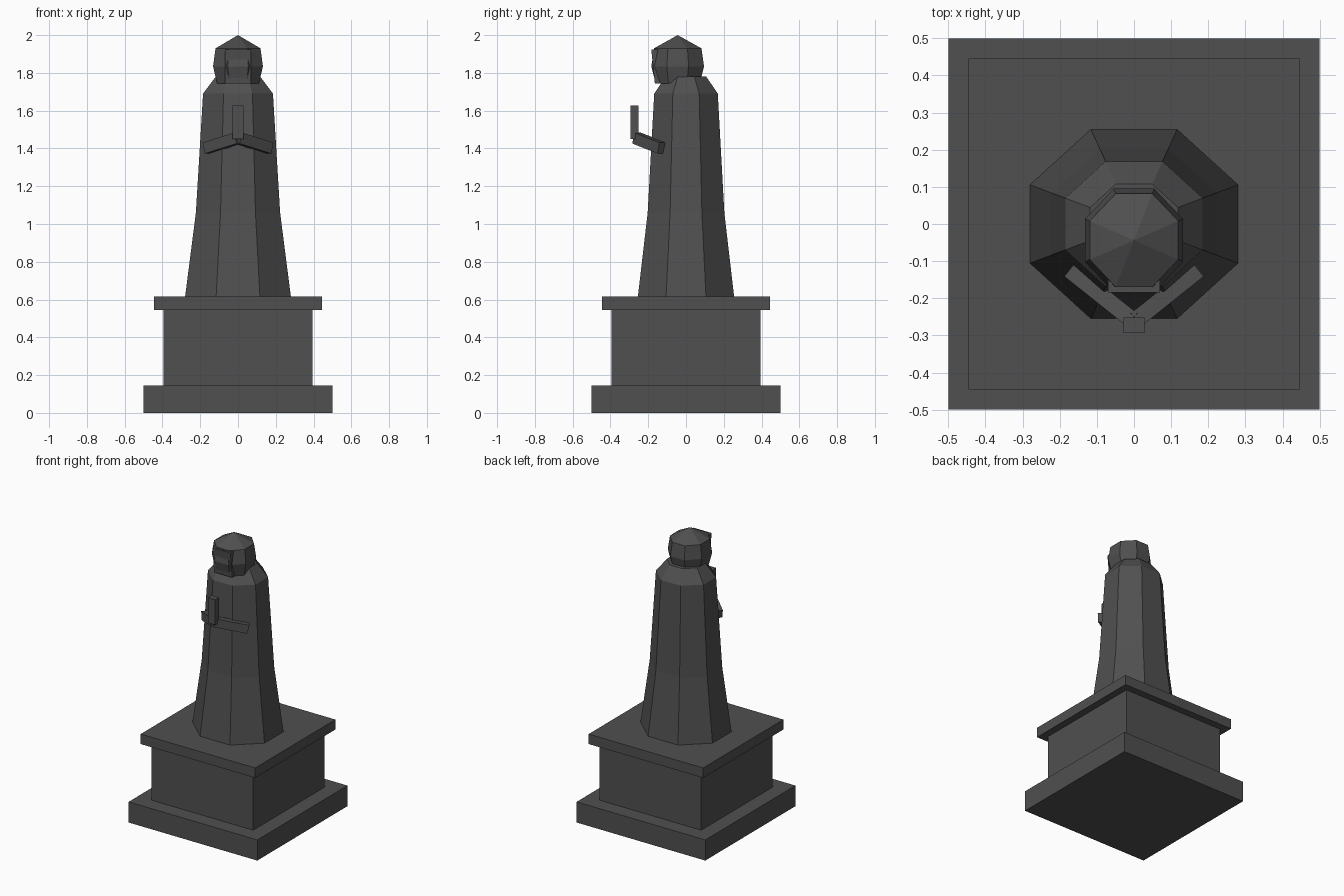
import bpy, bmesh, math
from mathutils import Vector

if "Cube" in bpy.data.objects:
    bpy.data.objects.remove(bpy.data.objects["Cube"])

stone = bpy.data.materials.new("dark stone")
stone.diffuse_color = (0.08, 0.08, 0.08, 1)
stone.use_nodes = True
stone.node_tree.nodes["Principled BSDF"].inputs["Base Color"].default_value = stone.diffuse_color


def finish(name, bm):
    bmesh.ops.recalc_face_normals(bm, faces=bm.faces)
    mesh = bpy.data.meshes.new(name)
    bm.to_mesh(mesh)
    bm.free()
    mesh.materials.append(stone)
    obj = bpy.data.objects.new(name, mesh)
    bpy.context.collection.objects.link(obj)
    return obj


def box(name, lo, hi):
    bm = bmesh.new()
    bmesh.ops.create_cube(bm, size=1)
    for v in bm.verts:
        v.co = [(a + b) / 2 + c * (b - a) for a, b, c in zip(lo, hi, v.co)]
    return finish(name, bm)


def octagon_loft(name, profile, y_scale, y_mid=0, apex=None):
    """Stack octagon rings; profile holds (half width across flats, height)."""
    bm = bmesh.new()
    rings = []
    for half, z in profile:
        r = half / math.cos(math.pi / 8)
        angles = [math.pi / 8 + i * math.pi / 4 for i in range(8)]
        rings.append([bm.verts.new((r * math.cos(a), y_mid + y_scale * r * math.sin(a), z))
                      for a in angles])
    for low, high in zip(rings, rings[1:]):
        for i in range(8):
            j = (i + 1) % 8
            bm.faces.new((low[i], low[j], high[j], high[i]))
    bm.faces.new(rings[0][::-1])
    if apex:
        tip = bm.verts.new((0, y_mid, apex))
        for i in range(8):
            bm.faces.new((rings[-1][i], rings[-1][(i + 1) % 8], tip))
    else:
        bm.faces.new(rings[-1])
    return finish(name, bm)


def bar(name, start, end, width, height):
    start, end = Vector(start), Vector(end)
    obj = box(name, (-width / 2, -height / 2, -(end - start).length / 2),
              (width / 2, height / 2, (end - start).length / 2))
    # build axes so that the bar's height stays upright
    z = (end - start).normalized()
    x = Vector((0, 0, 1)).cross(z).normalized()
    y = z.cross(x)
    mid = (start + end) / 2
    for v in obj.data.vertices:
        v.co = mid + x * v.co.x + y * v.co.y + z * v.co.z
    return obj


# Pedestal: three square tiers
for name, half, z0, z1 in (("pedestal_base", 0.5, 0, 0.145),
                           ("pedestal_block", 0.395, 0.145, 0.545),
                           ("pedestal_cap", 0.445, 0.545, 0.615)):
    box(name, (-half, -half, z0), (half, half, z1))

# Robe with sloping shoulders
octagon_loft("robe", [(0.28, 0.615), (0.223, 1.06), (0.185, 1.69), (0.118, 1.78)], 0.91)

# Veiled head with pointed top
octagon_loft("veiled_head", [(0.111, 1.745), (0.132, 1.835), (0.119, 1.93)], 1.055, -0.044, 2.0)

# Face block, leaning back slightly towards the chin
face = box("face", (-0.07, -0.184, 1.745), (0.07, -0.08, 1.925))
for v in face.data.vertices:
    if v.co.z < 1.8 and v.co.y < -0.1:
        v.co.y = -0.165

# Folded arms and praying hands
for side, s in (("left", -1), ("right", 1)):
    bar(side + "_forearm", (s * 0.168, -0.128, 1.402), (0, -0.262, 1.455), 0.045, 0.06)
box("praying_hands", (-0.028, -0.294, 1.45), (0.028, -0.252, 1.627))
